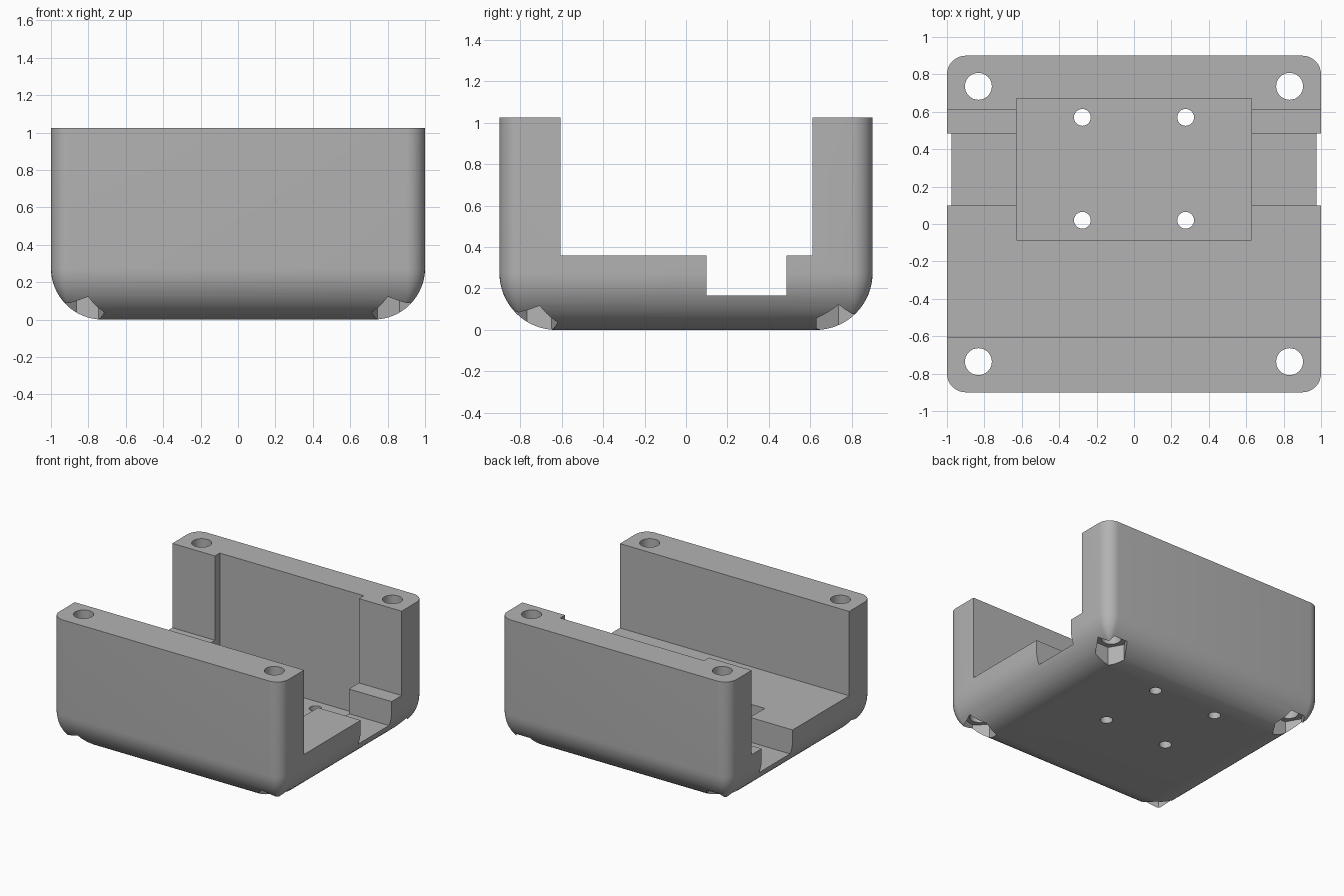
import bpy, bmesh, math

cube = bpy.data.objects.get("Cube")
if cube:
    bpy.data.objects.remove(cube, do_unlink=True)

HX, HY, TOP = 1.0, 0.9, 1.025
FILLET, CORNER = 0.275, 0.1

grey = bpy.data.materials.new("plain grey")
grey.use_nodes = True
colour = (0.45, 0.45, 0.45, 1)
grey.diffuse_color = colour
grey.node_tree.nodes["Principled BSDF"].inputs["Base Color"].default_value = colour


def make_object(name, bm):
    bmesh.ops.recalc_face_normals(bm, faces=bm.faces)
    mesh = bpy.data.meshes.new(name)
    bm.to_mesh(mesh)
    bm.free()
    mesh.materials.append(grey)
    obj = bpy.data.objects.new(name, mesh)
    bpy.context.collection.objects.link(obj)
    return obj


def loft(name, rings):
    """Skin a stack of matching rings and cap both ends."""
    bm = bmesh.new()
    loops = [[bm.verts.new(p) for p in ring] for ring in rings]
    n = len(loops[0])
    for a, b in zip(loops, loops[1:]):
        for i in range(n):
            j = (i + 1) % n
            bm.faces.new((a[i], a[j], b[j], b[i]))
    bm.faces.new(loops[0][::-1])
    bm.faces.new(loops[-1])
    return make_object(name, bm)


def rounded_ring(inset, z, steps=8):
    r = max(CORNER - inset, 0.004)
    pts = []
    for k, (sx, sy) in enumerate(((1, 1), (-1, 1), (-1, -1), (1, -1))):
        for i in range(steps + 1):
            a = math.pi / 2 * (k + i / steps)
            pts.append((sx * (HX - inset - r) + r * math.cos(a),
                        sy * (HY - inset - r) + r * math.sin(a), z))
    return pts


def box(x0, x1, y0, y1, z0, z1):
    corners = ((x0, y0), (x1, y0), (x1, y1), (x0, y1))
    return loft("box_cutter", [[(x, y, z) for x, y in corners] for z in (z0, z1)])


def prism(x, y, r, z0, z1, sides, turn=0.0):
    angles = [turn + math.tau * i / sides for i in range(sides)]
    return loft("hole_cutter", [[(x + r * math.cos(a), y + r * math.sin(a), z)
                                 for a in angles] for z in (z0, z1)])


# Tray body with rounded lower edges
rings = []
for i in range(17):
    a = math.pi / 2 * i / 16
    rings.append(rounded_ring(FILLET * (1 - math.sin(a)), FILLET * (1 - math.cos(a))))
rings.append(rounded_ring(0, TOP))
body = loft("tray_body", rings)

# Main channel, cross slot and rectangular recess
cutters = [
    box(-1.2, 1.2, -0.605, 0.61, 0.36, 1.3),
    box(-1.2, 1.2, 0.1, 0.485, 0.165, 1.2),
    box(-0.628, 0.628, -0.085, 0.67, 0.08, 1.4),
]
# Corner bolt holes with hexagonal nut pockets, and small floor holes
for sx in (-1, 1):
    for sy in (-1, 1):
        x, y = sx * 0.832, sy * 0.736
        turn = 0 if sy > 0 else math.radians(45 if sx < 0 else 135)
        cutters.append(prism(x, y, 0.122, -0.2, 0.15, 6, turn))
        cutters.append(prism(x, y, 0.072, -0.3, 1.5, 32))
    for y in (0.02, 0.57):
        cutters.append(prism(sx * 0.276, y, 0.045, -0.3, 0.9, 24))

for cutter in cutters:
    mod = body.modifiers.new("cut", 'BOOLEAN')
    mod.operation = 'DIFFERENCE'
    mod.solver = 'EXACT'
    mod.object = cutter

# Bake the cuts and clear the cutters
bpy.context.view_layer.update()
graph = bpy.context.evaluated_depsgraph_get()
result = bpy.data.meshes.new_from_object(body.evaluated_get(graph))
body.modifiers.clear()
body.data = result
for cutter in cutters:
    bpy.data.objects.remove(cutter, do_unlink=True)
result.materials.clear()
result.materials.append(grey)
for poly in result.polygons:
    poly.material_index = 0

bpy.ops.object.select_all(action='DESELECT')
body.select_set(True)
bpy.context.view_layer.objects.active = body
bpy.ops.object.shade_smooth_by_angle(angle=math.radians(30))
